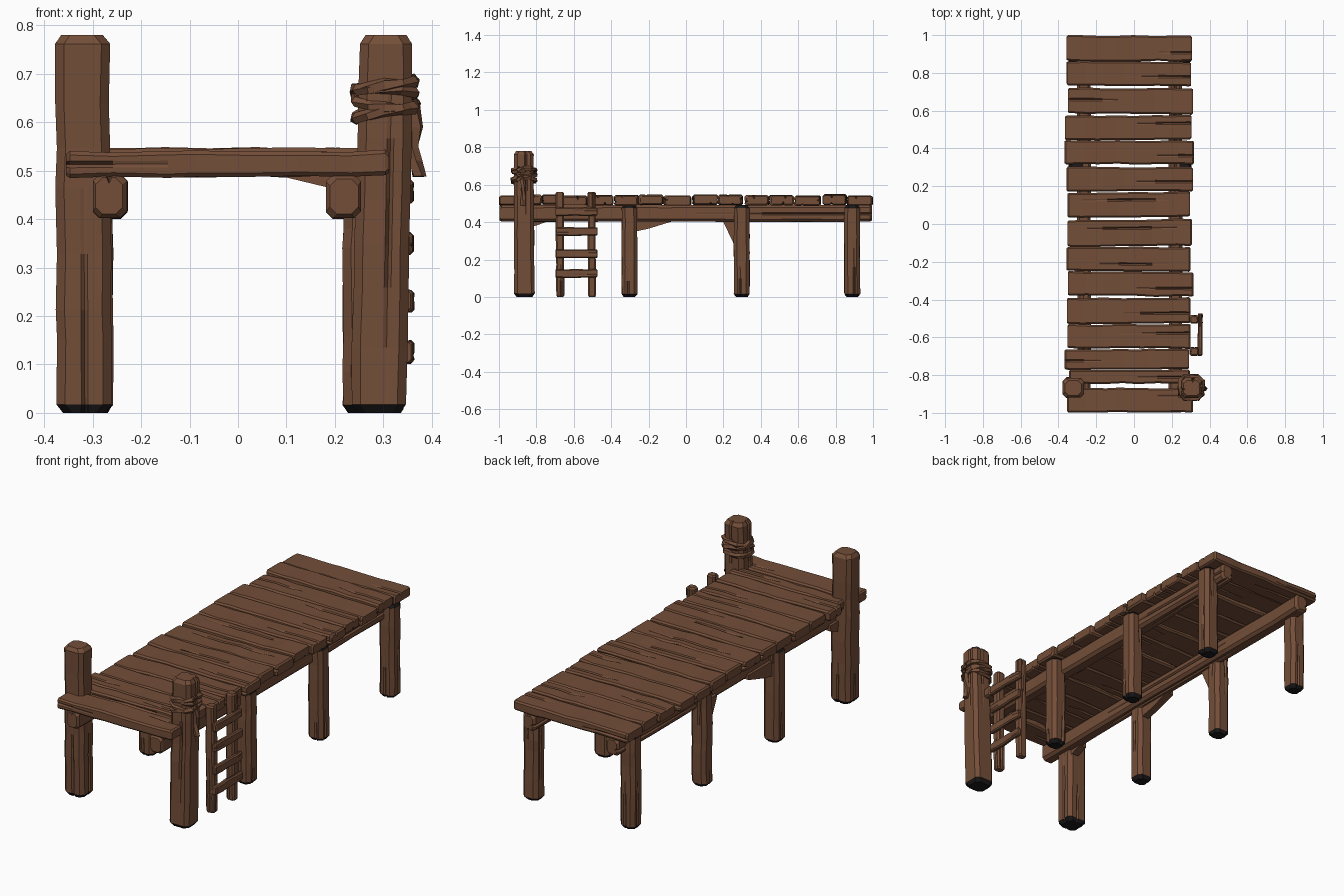
import bpy, bmesh, math, random
from mathutils import Vector

if "Cube" in bpy.data.objects:
    bpy.data.objects.remove(bpy.data.objects["Cube"])

random.seed(7)
R = random.uniform


def material(name, rgb):
    m = bpy.data.materials.new(name)
    m.diffuse_color = (*rgb, 1)
    m.use_nodes = True
    m.node_tree.nodes["Principled BSDF"].inputs["Base Color"].default_value = m.diffuse_color
    return m


WOOD = material("brown wood", (0.172, 0.076, 0.040))
DARK = material("dark wet wood", (0.012, 0.010, 0.010))


def finish(name, bm, dark=None):
    bmesh.ops.recalc_face_normals(bm, faces=bm.faces)
    me = bpy.data.meshes.new(name)
    me.materials.append(WOOD)
    me.materials.append(DARK)
    if dark:
        for f in bm.faces:
            f.material_index = int(dark(f.calc_center_median()))
    bm.to_mesh(me)
    bm.free()
    ob = bpy.data.objects.new(name, me)
    bpy.context.collection.objects.link(ob)
    return ob


def timber(name, p0, p1, w, h, chamfer=0.012, rough=0.004, rings=7,
           crack=0.012, cap=0.012, dark=None, taper=1.0):
    """Hand-hewn beam from p0 to p1: chamfered section, uneven rings, cracks on all sides."""
    p0, p1 = Vector(p0), Vector(p1)
    axis = (p1 - p0).normalized()
    length = (p1 - p0).length
    u = Vector((0, 1, 0)) if abs(axis.x) > 0.7 else Vector((1, 0, 0))
    v = axis.cross(u).normalized()
    # one crack per side: position across, centre along, reach
    cracks = [(R(-0.25, 0.25), random.choice((0, 0.15, 0.5, 0.85, 1)), R(0.2, 0.45))
              for _ in range(4)]
    inner = [cap / length + (1 - 2 * cap / length) * i / (rings - 1) for i in range(rings)]
    ts = [0] + [t + (R(-.3, .3) / rings if 0 < i < rings - 1 else 0)
                for i, t in enumerate(inner)] + [1]
    bm = bmesh.new()
    loops = []
    for k, t in enumerate(ts):
        end = k in (0, len(ts) - 1)
        shrink = cap * 0.7 if end else 0
        s = 1 + (taper - 1) * t
        half = [(w, h, w, h)[i] * s / 2 - shrink - R(0, rough) for i in range(4)]
        dirs = (u, v, -u, -v)
        centre = p0 + axis * (length * t)
        loop = []
        for i in range(4):
            n, tan = dirs[i], dirs[(i + 1) % 4]
            lo, hi = half[(i + 3) % 4] - chamfer, half[(i + 1) % 4] - chamfer
            pos, mid, reach = cracks[i]
            g = pos * (lo + hi)
            depth = crack * max(0, 1 - abs(t - mid) / reach)
            gap = min(0.007, 0.2 * (lo + hi))
            for off, d in ((-lo, 0), (g - gap, 0), (g, depth), (g + gap, 0), (hi, 0)):
                loop.append(bm.verts.new(centre + n * (half[i] - d) + tan * off))
        loops.append(loop)
    for a, b in zip(loops, loops[1:]):
        for i in range(len(a)):
            j = (i + 1) % len(a)
            bm.faces.new((a[i], a[j], b[j], b[i]))
    bm.faces.new(loops[0][::-1])
    bm.faces.new(loops[-1])
    return finish(name, bm, dark)


def prism(name, pts, thickness):
    """Extrude a planar outline along the given vector."""
    bm = bmesh.new()
    face = bm.faces.new([bm.verts.new(p) for p in pts])
    new = bmesh.ops.extrude_face_region(bm, geom=[face])["geom"]
    bmesh.ops.translate(bm, vec=thickness,
                        verts=[g for g in new if isinstance(g, bmesh.types.BMVert)])
    return finish(name, bm)


# Deck planks: y start, y end, x start, x end
planks = [(-.998, -.868, -.355, .312), (-.846, -.772, -.345, .297), (-.771, -.662, -.368, .292),
          (-.660, -.530, -.352, .300), (-.528, -.390, -.355, .298), (-.383, -.252, -.350, .316),
          (-.250, -.121, -.358, .300), (-.119, .024, -.352, .306), (.036, .170, -.352, .296),
          (.172, .303, -.358, .312), (.316, .444, -.368, .318), (.446, .576, -.366, .304),
          (.582, .720, -.350, .312), (.730, .860, -.356, .302), (.862, .998, -.358, .306)]
for i, (y0, y1, x0, x1) in enumerate(planks):
    y, top = (y0 + y1) / 2, R(0.542, 0.549)
    skew = R(-0.004, 0.004) if 0 < i < len(planks) - 1 else 0
    timber(f"deck_plank_{i + 1}", (x0, y - skew, top - .029 + R(-.003, .003)),
           (x1, y + skew, top - .029), y1 - y0 + .004, 0.058, chamfer=0.008,
           rough=0.006, rings=8, crack=0.014, cap=0.008)

# Long beams under the deck
for side, x in (("left", -0.265), ("right", 0.219)):
    timber(f"{side}_beam", (x, -0.998, 0.447), (x, 0.995, 0.447), 0.076, 0.094,
           chamfer=0.014, rings=12)

# Short legs, dark at the foot and the hidden top
for side, x in (("left", -0.302), ("right", 0.260)):
    for i, y in enumerate((-0.302, 0.298, 0.888)):
        timber(f"{side}_leg_{i + 1}", (x, y, 0), (x, y, 0.492), 0.090, 0.088,
               chamfer=0.018, cap=0.016,
               dark=lambda c: c.z < 0.017 or c.z > 0.476)

# Tall front posts
for side, xb, xt in (("left", -0.318, -0.321), ("right", 0.290, 0.306)):
    timber(f"{side}_front_post", (xb, -0.864, 0), (xt, -0.868, 0.78), 0.118, 0.112,
           chamfer=0.018, cap=0.018, rings=8, taper=0.97,
           dark=lambda c: c.z < 0.019)

# Knee braces beside the left legs and under the deck
for i, pts in enumerate((((-.27, .43), (-.27, .35), (-.20, .365), (-.07, .405), (-.07, .43)),
                         ((.19, .43), (.20, .40), (.262, .27), (.27, .43)),
                         ((-.82, .43), (-.82, .375), (-.75, .40), (-.75, .43)))):
    prism(f"knee_brace_{i + 1}", [(-0.315, y, z) for y, z in pts], Vector((0.04, 0, 0)))
prism("cross_brace", [(0.10, -0.32, 0.495), (0.10, -0.32, 0.486),
                      (0.20, -0.32, 0.462), (0.20, -0.32, 0.495)], Vector((0, 0.04, 0)))

# Ladder on the right side
for i, y in enumerate((-0.672, -0.503)):
    timber(f"ladder_rail_{i + 1}", (0.318, y, 0), (0.318, y + R(-.004, .004), 0.562),
           0.050, 0.046, chamfer=0.008, crack=0.007, cap=0.008, rough=0.003)
for i, z in enumerate((0.127, 0.236, 0.351, 0.456)):
    timber(f"ladder_rung_{i + 1}", (0.350, -0.698, z + R(-.005, .005)),
           (0.350, -0.474, z + R(-.005, .005)), 0.050, 0.028, chamfer=0.006,
           crack=0.005, cap=0.006, rough=0.004, rings=5)
# rungs run along y, so their section is turned to stand upright
for ob in [o for o in bpy.data.objects if o.name.startswith("ladder_rung")]:
    zc = sum(v.co.z for v in ob.data.vertices) / len(ob.data.vertices)
    for v in ob.data.vertices:
        dx, dz = v.co.x - 0.350, v.co.z - zc
        v.co.x, v.co.z = 0.350 - dz, zc + dx


def rope(name, path, radius, closed):
    """Coarse faceted rope swept along a path."""
    bm = bmesh.new()
    loops = []
    n = len(path)
    for i, p in enumerate(path):
        a = path[i - 1] if closed or i else p
        b = path[(i + 1) % n] if closed or i < n - 1 else p
        d = (b - a).normalized()
        side = d.cross(Vector((0, 0, 1)))
        side = side.normalized() if side.length > 0.6 else Vector((1, 0, 0))
        up = side.cross(d)
        r = radius * R(0.8, 1.2)
        loops.append([bm.verts.new(p + r * (side * math.cos(q) + up * math.sin(q)))
                      for q in (j * math.tau / 5 + i * 0.35 for j in range(5))])
    pairs = list(zip(loops, loops[1:])) + ([(loops[-1], loops[0])] if closed else [])
    for a, b in pairs:
        for j in range(5):
            bm.faces.new((a[j], a[(j + 1) % 5], b[(j + 1) % 5], b[j]))
    if not closed:
        bm.faces.new(loops[0])
        bm.faces.new(loops[-1])
    finish(name, bm)


# Rope coils round the right front post, with a hanging end
for i, (z, tilt) in enumerate(((0.622, 0.012), (0.643, -0.014), (0.662, 0.008), (0.676, -0.010))):
    path = []
    for k in range(12):
        q = k * math.tau / 12
        m = 0.058 / max(abs(math.cos(q)), abs(math.sin(q)), 0.86) + R(-.003, .003)
        path.append(Vector((0.304 + m * math.cos(q), -0.866 + m * math.sin(q),
                            z + tilt * math.cos(q + i) + R(-.003, .003))))
    rope(f"rope_coil_{i + 1}", path, 0.013, True)
rope("rope_end", [Vector(p) for p in ((.362, -.875, .64), (.368, -.87, .59), (.362, -.868, .55),
                                      (.366, -.87, .52), (.374, -.872, .488))], 0.013, False)
